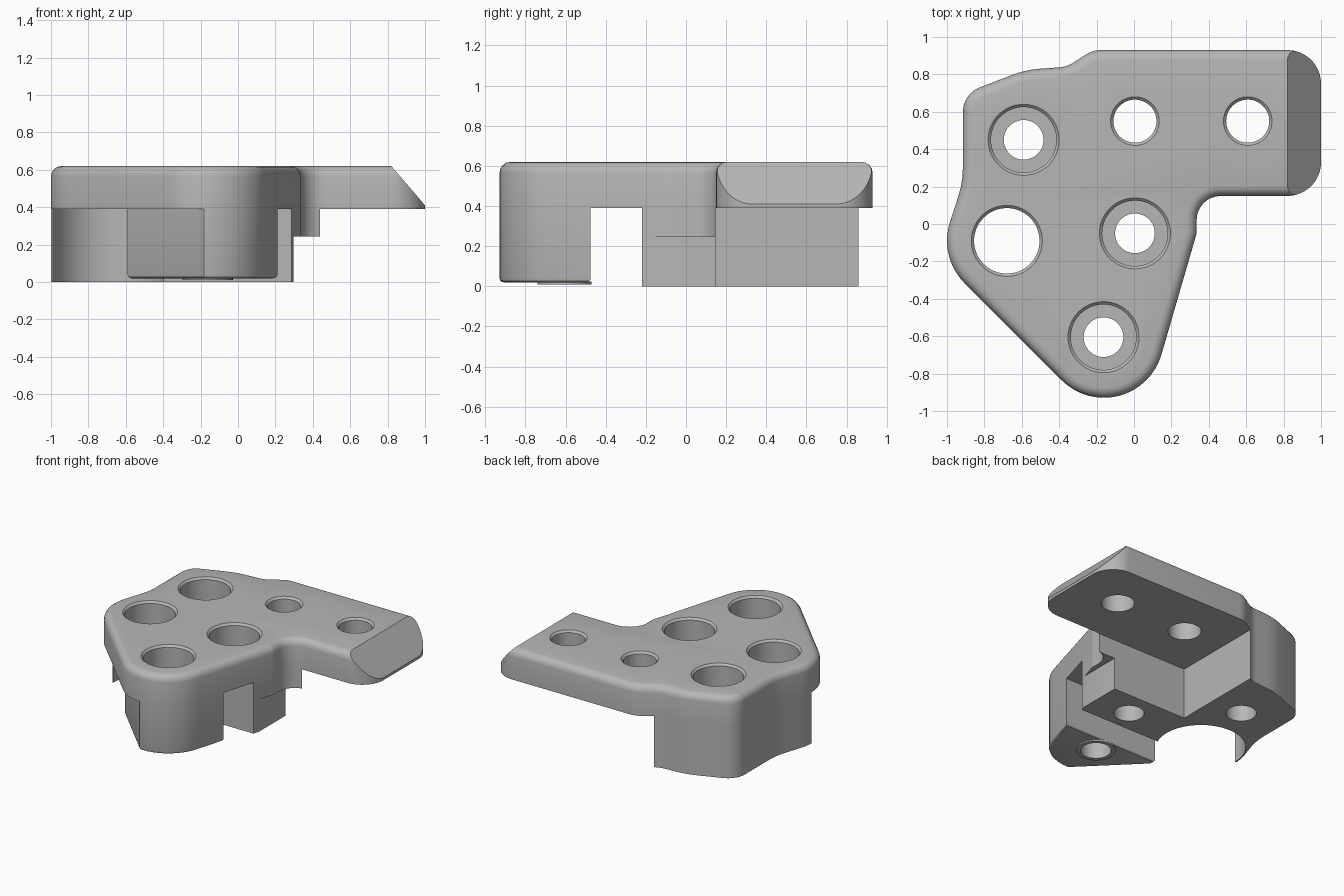
import bpy, bmesh, math
from mathutils import Vector, Matrix

cube = bpy.data.objects.get("Cube")
if cube:
    bpy.data.objects.remove(cube, do_unlink=True)

TOP, UNDER = 0.62, 0.39

grey = bpy.data.materials.new("plain_grey")
grey.use_nodes = True
colour = (0.47, 0.47, 0.47, 1)
grey.diffuse_color = colour
grey.node_tree.nodes["Principled BSDF"].inputs["Base Color"].default_value = colour


def rounded(corners):
    """Closed outline with a true arc at every (x, y, radius) corner."""
    out = []
    n = len(corners)
    for i, (x, y, r) in enumerate(corners):
        p = Vector((x, y))
        before = (p - Vector(corners[i - 1][:2])).normalized()
        after = (Vector(corners[(i + 1) % n][:2]) - p).normalized()
        turn = math.atan2(before.x * after.y - before.y * after.x, before.dot(after))
        start = p - before * r * math.tan(abs(turn) / 2)
        side = 1 if turn > 0 else -1
        centre = start + Vector((-before.y, before.x)) * r * side
        steps = max(3, int(abs(turn) / math.radians(7)))
        for k in range(steps + 1):
            out.append(centre + Matrix.Rotation(turn * k / steps, 2) @ (start - centre))
    return out


def make(name, bm):
    bmesh.ops.recalc_face_normals(bm, faces=bm.faces)
    mesh = bpy.data.meshes.new(name)
    bm.to_mesh(mesh)
    bm.free()
    mesh.materials.append(grey)
    obj = bpy.data.objects.new(name, mesh)
    bpy.context.collection.objects.link(obj)
    return obj


def prism_mesh(points, z0, z1):
    bm = bmesh.new()
    face = bm.faces.new([bm.verts.new((p[0], p[1], z0)) for p in points])
    made = bmesh.ops.extrude_face_region(bm, geom=[face])["geom"]
    for v in made:
        if isinstance(v, bmesh.types.BMVert):
            v.co.z = z1
    return bm


def prism(name, points, z0, z1):
    return make(name, prism_mesh(points, z0, z1))


def box(x0, x1, y0, y1, z0, z1):
    return prism("box_cutter", [(x0, y0), (x1, y0), (x1, y1), (x0, y1)], z0, z1)


def cylinder(name, x, y, z0, z1, r0, r1=None):
    bm = bmesh.new()
    bmesh.ops.create_cone(bm, cap_ends=True, segments=64, radius1=r0, radius2=r1 or r0,
                          depth=z1 - z0,
                          matrix=Matrix.Translation((x, y, (z0 + z1) / 2)))
    return make(name, bm)


def cut(obj, cutters):
    """Subtract the cutters, bake the result and remove them."""
    for c in cutters:
        mod = obj.modifiers.new("cut", "BOOLEAN")
        mod.operation, mod.solver, mod.object = "DIFFERENCE", "EXACT", c
        c.hide_render = True
    graph = bpy.context.evaluated_depsgraph_get()
    graph.update()
    baked = bpy.data.meshes.new_from_object(obj.evaluated_get(graph))
    obj.modifiers.clear()
    obj.data = baked
    for c in cutters:
        bpy.data.objects.remove(c, do_unlink=True)


def bevel_level(bm, z, width, segments):
    edges = [e for e in bm.edges if all(abs(v.co.z - z) < 1e-4 for v in e.verts)]
    bmesh.ops.bevel(bm, geom=edges, offset=width, segments=segments,
                    profile=0.5, affect="EDGES")


outline = rounded([
    (-0.004, -1.218, 0.32), (0.335, -0.05, 0.10), (0.335, 0.15, 0.13),
    (1.0, 0.15, 0.18), (1.0, 0.93, 0.18), (-0.22, 0.93, 0.15),
    (-0.36, 0.84, 0.15), (-0.58, 0.825, 0.50), (-0.915, 0.695, 0.14),
    (-0.915, 0.222, 0.50), (-1.045, -0.177, 0.32)])

SCREWS = [(-0.59, 0.45), (0.005, -0.05), (-0.163, -0.605)]
PLAIN = [(0.005, 0.55, 0.115), (0.608, 0.55, 0.115), (-0.68, -0.09, 0.175)]


def screw_bores():
    return [cylinder("bore", x, y, -0.1, 0.8, 0.106) for x, y in SCREWS]


# Top plate: rounded upper rim and a sloping end
bm = prism_mesh(outline, UNDER, TOP)
bevel_level(bm, TOP, 0.055, 4)
bmesh.ops.recalc_face_normals(bm, faces=bm.faces)
slope = Vector((0.21, 0, 0.18)).normalized()
res = bmesh.ops.bisect_plane(bm, geom=bm.verts[:] + bm.edges[:] + bm.faces[:],
                             plane_co=(0.82, 0, TOP), plane_no=slope, clear_outer=True)
bmesh.ops.holes_fill(bm, edges=[e for e in bm.edges if e.is_boundary], sides=0)
plate = make("top_plate", bm)

# Holes in the plate, each with a small chamfer at the rim
holes = screw_bores()
for x, y, r in PLAIN + [(x, y, 0.175) for x, y in SCREWS]:
    through = (x, y, r) in PLAIN
    holes.append(cylinder("hole", x, y, 0.2 if through else 0.42, 0.8, r))
    holes.append(cylinder("rim", x, y, TOP - 0.015, TOP + 0.005, r, r + 0.02))
cut(plate, holes)

# Front leg: follows the plate outline, with its lower edge rounded
leg = prism("front_leg", outline, 0.02, UNDER)
cut(leg, [box(-2, 2, -0.475, 2, -1, 1), box(-2, -0.59, -2, 2, -1, 1),
          prism("corner_cutter", [(-2, 0.89), (-2, -2), (0.89, -2)], -1, 1)])
bm = bmesh.new()
bm.from_mesh(leg.data)
bmesh.ops.remove_doubles(bm, verts=bm.verts, dist=0.0005)
bmesh.ops.dissolve_limit(bm, angle_limit=0.01, verts=bm.verts, edges=bm.edges)
bevel_level(bm, 0.02, 0.02, 3)
bm.to_mesh(leg.data)
bm.free()
cut(leg, screw_bores())

# Raised ring under the front leg
ring = cylinder("leg_foot_ring", *SCREWS[2], 0.01, 0.025, 0.135)
cut(ring, screw_bores())

# Rear block: L-shaped, scooped around the large hole and notched on one side
block = prism("rear_block", outline, 0.0, UNDER)
cut(block, [box(-0.33, 2, 0.147, 2, -1, 1), box(-2, 2, -2, -0.22, -1, 1),
            cylinder("scoop", -0.68, -0.09, -1, 1, 0.31),
            box(-2, -0.68, -2, -0.09, -1, 1),
            box(0.298, 2, -2, 2, -1, 0.245)] + screw_bores())

# Smooth curved walls while keeping hard edges
for obj in (plate, leg, ring, block):
    bpy.ops.object.select_all(action="DESELECT")
    obj.select_set(True)
    bpy.context.view_layer.objects.active = obj
    bpy.ops.object.shade_smooth_by_angle(angle=math.radians(25))
